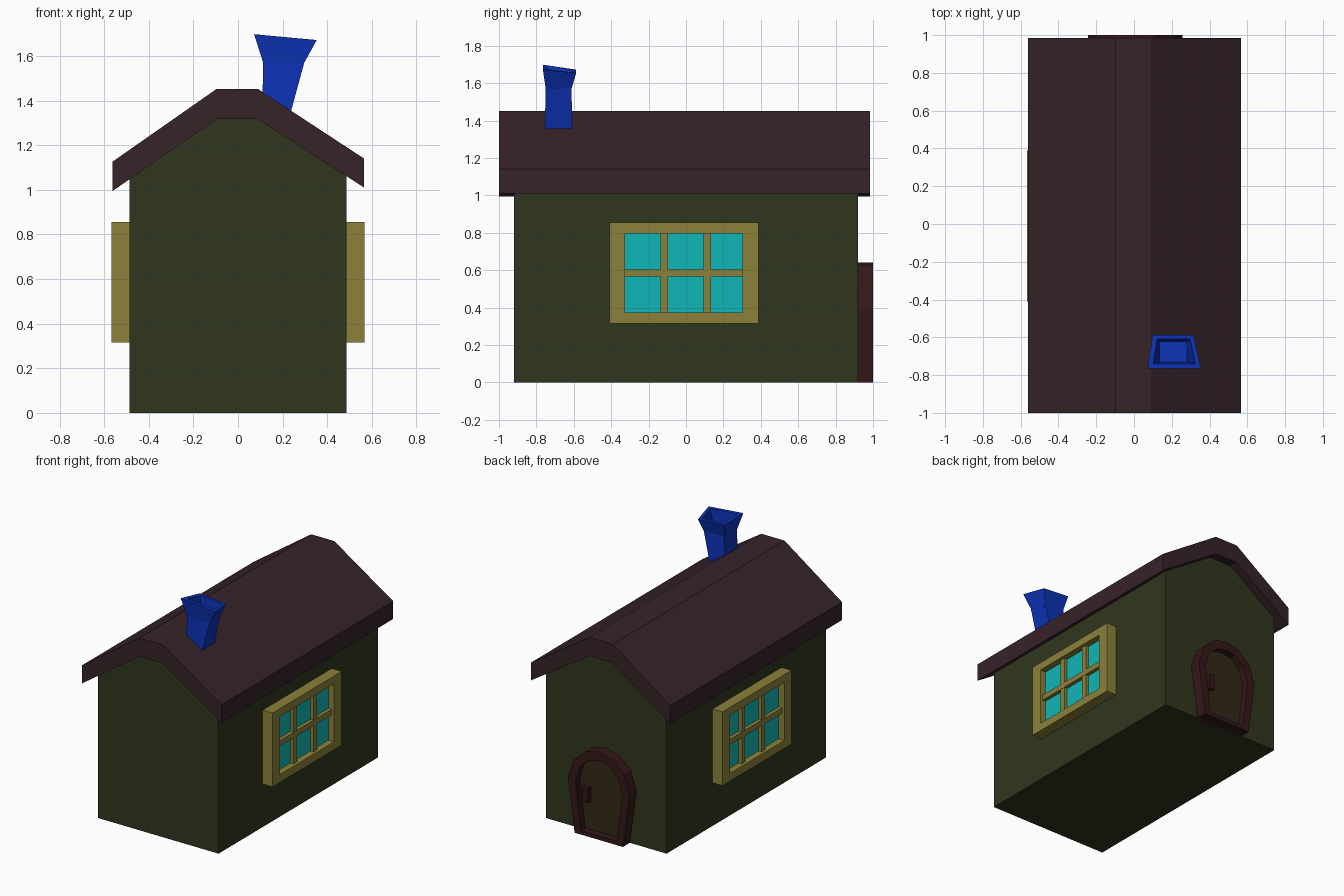
import bpy, bmesh

if "Cube" in bpy.data.objects:
    bpy.data.objects.remove(bpy.data.objects["Cube"])


def material(name, rgb):
    m = bpy.data.materials.new(name)
    m.diffuse_color = (*rgb, 1)
    m.use_nodes = True
    m.node_tree.nodes["Principled BSDF"].inputs["Base Color"].default_value = m.diffuse_color
    return m


WALL = material("wall_green", (0.030, 0.037, 0.013))
ROOF = material("roof_brown", (0.037, 0.017, 0.022))
BLUE = material("chimney_blue", (0.004, 0.033, 0.48))
OLIVE = material("frame_olive", (0.26, 0.22, 0.042))
GLASS = material("glass_teal", (0.005, 0.47, 0.47))
RED = material("door_red", (0.036, 0.009, 0.010))
PANEL = material("door_brown", (0.032, 0.022, 0.009))


def finish(name, bm, mat):
    bmesh.ops.recalc_face_normals(bm, faces=bm.faces)
    mesh = bpy.data.meshes.new(name)
    bm.to_mesh(mesh)
    bm.free()
    mesh.materials.append(mat)
    ob = bpy.data.objects.new(name, mesh)
    bpy.context.collection.objects.link(ob)
    return ob


def along_y(a, b, d):
    return (a, d, b)


def along_x(a, b, d):
    return (d, a, b)


def prism(name, outline, d0, d1, place, mat, hole=None):
    """Extrude an outline from d0 to d1, optionally with a matching hole."""
    bm = bmesh.new()
    n = len(outline)

    def ring(pts, d):
        return [bm.verts.new(place(a, b, d)) for a, b in pts]

    def bridge(r, s):
        for i in range(n):
            j = (i + 1) % n
            bm.faces.new((r[i], r[j], s[j], s[i]))

    o0, o1 = ring(outline, d0), ring(outline, d1)
    bridge(o0, o1)
    if hole:
        i0, i1 = ring(hole, d0), ring(hole, d1)
        bridge(i0, i1)
        bridge(o0, i0)
        bridge(o1, i1)
    else:
        bm.faces.new(o0)
        bm.faces.new(o1)
    return finish(name, bm, mat)


def rect(a0, a1, b0, b1):
    return [(a0, b0), (a1, b0), (a1, b1), (a0, b1)]


# House body with clipped gable, its top sunk slightly into the roof
prism("walls", [(-0.487, 0), (0.487, 0), (0.487, 1.068), (0.092, 1.325),
                (-0.097, 1.325), (-0.487, 1.055)], -0.92, 0.92, along_y, WALL)

# Overhanging roof slab
prism("roof", [(-0.562, 0.995), (-0.097, 1.317), (0.09, 1.317), (0.566, 1.01),
               (0.566, 1.14), (0.09, 1.452), (-0.097, 1.452), (-0.562, 1.127)],
      -1.0, 0.985, along_y, ROOF)

# Windows, mirrored onto both side walls
opening = rect(-0.327, 0.302, 0.373, 0.797)
window = [
    prism("window_frame", rect(-0.41, 0.388, 0.315, 0.855), 0.47, 0.567,
          along_x, OLIVE, hole=opening),
    prism("window_glass", opening, 0.47, 0.52, along_x, GLASS),
    prism("window_crossbar", rect(-0.327, 0.302, 0.565, 0.605), 0.51, 0.547,
          along_x, OLIVE),
]
for i, y in enumerate((-0.115, 0.114)):
    window.append(prism(f"window_upright_{i + 1}",
                        rect(y - 0.02, y + 0.02, 0.373, 0.797),
                        0.51, 0.545, along_x, OLIVE))
for ob in window:
    ob.modifiers.new("mirror", "MIRROR")


# Arched door on the back wall
def arch(half, apex, cx=0.006):
    left = [(cx - x, z) for x, z in half]
    right = [(cx + x, z) for x, z in reversed(half)]
    return left + [(cx, apex)] + right


inner = arch([(0.145, 0.03), (0.188, 0.385), (0.152, 0.495), (0.08, 0.56)], 0.575)
prism("door_frame", arch([(0.195, 0), (0.25, 0.39), (0.205, 0.53), (0.105, 0.62)], 0.642),
      0.91, 1.0, along_y, RED, hole=inner)
prism("door_panel", inner, 0.91, 0.95, along_y, PANEL)
prism("door_handle", rect(0.105, 0.15, 0.235, 0.345), 0.94, 0.985, along_y, RED)

# Crooked flared chimney: rings from the base up, over the rim and down inside
rings = [
    # x0, x1, y front, y back, z
    [(0.107, -0.757, 1.28), (0.218, -0.757, 1.28), (0.218, -0.607, 1.28), (0.107, -0.607, 1.28)],
    [(0.113, -0.750, 1.57), (0.297, -0.750, 1.57), (0.285, -0.612, 1.57), (0.120, -0.612, 1.57)],
    [(0.072, -0.765, 1.698), (0.353, -0.765, 1.672), (0.315, -0.587, 1.655), (0.098, -0.587, 1.672)],
    [(0.102, -0.740, 1.695), (0.325, -0.740, 1.674), (0.297, -0.610, 1.658), (0.122, -0.610, 1.671)],
    [(0.135, -0.730, 1.54), (0.280, -0.730, 1.54), (0.280, -0.622, 1.54), (0.135, -0.622, 1.54)],
]
bm = bmesh.new()
loops = [[bm.verts.new(p) for p in r] for r in rings]
for lo, hi in zip(loops, loops[1:]):
    for i in range(4):
        j = (i + 1) % 4
        bm.faces.new((lo[i], lo[j], hi[j], hi[i]))
bm.faces.new(loops[0])
bm.faces.new(loops[-1])
finish("chimney", bm, BLUE)
